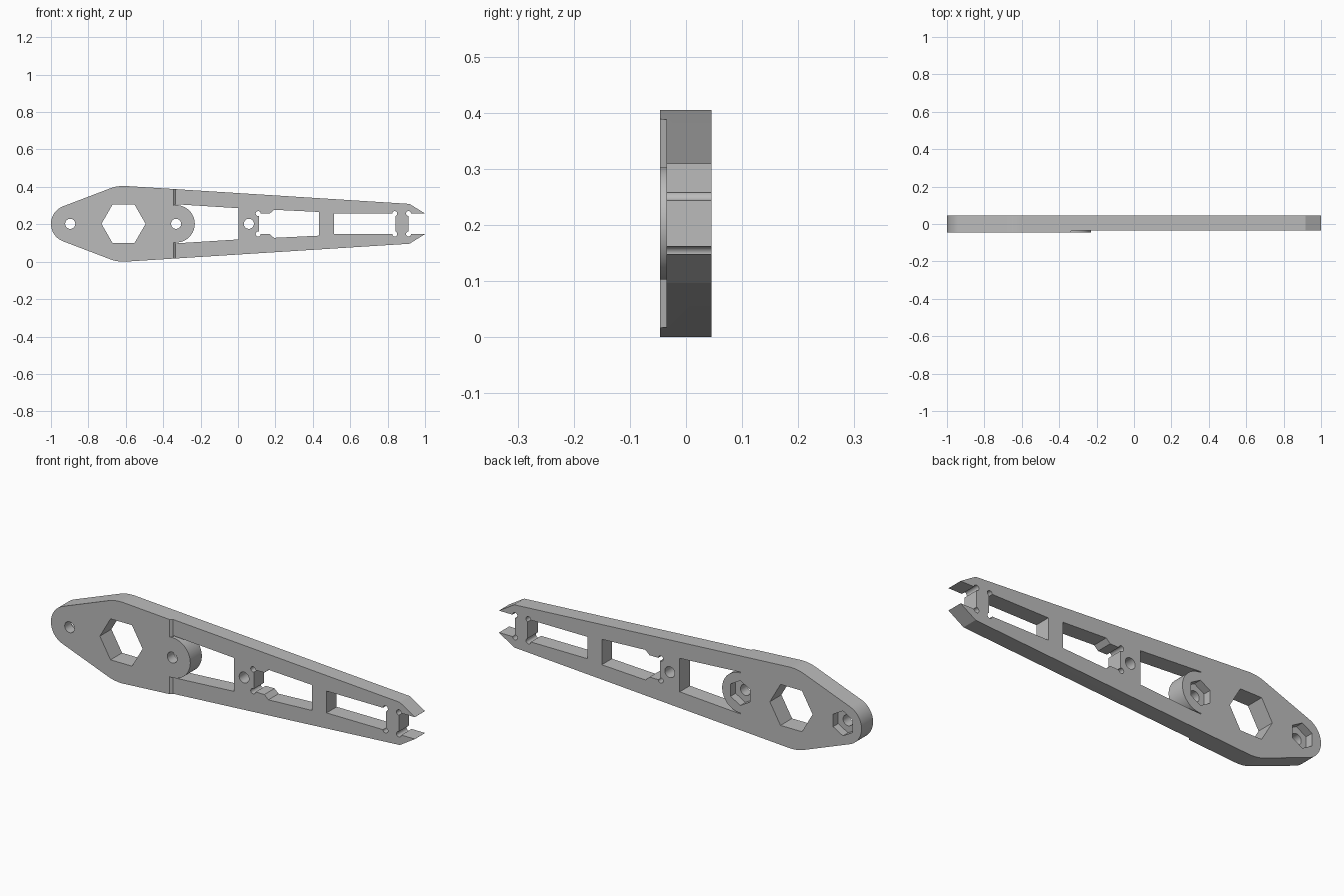
import bpy, bmesh
from math import sin, cos, pi, radians
from mathutils import Vector

cube = bpy.data.objects.get("Cube")
if cube:
    bpy.data.objects.remove(cube, do_unlink=True)

MID = 0.2025                      # height of the long axis
FRONT, STEP, BACK = -0.046, -0.035, 0.045
HEAD, PIVOT, END = -0.612, -0.331, -0.897

grey = bpy.data.materials.new("plain grey")
grey.use_nodes = True
grey.diffuse_color = (0.5, 0.5, 0.5, 1)
grey.node_tree.nodes["Principled BSDF"].inputs["Base Color"].default_value = (0.5, 0.5, 0.5, 1)


def prism(name, points, direction):
    """Extrude a flat polygon along a direction."""
    bm = bmesh.new()
    face = bm.faces.new([bm.verts.new(p) for p in points])
    out = bmesh.ops.extrude_face_region(bm, geom=[face])
    verts = [g for g in out["geom"] if isinstance(g, bmesh.types.BMVert)]
    bmesh.ops.translate(bm, vec=Vector(direction), verts=verts)
    bmesh.ops.recalc_face_normals(bm, faces=bm.faces)
    mesh = bpy.data.meshes.new(name)
    bm.to_mesh(mesh)
    bm.free()
    mesh.materials.append(grey)
    obj = bpy.data.objects.new(name, mesh)
    bpy.context.collection.objects.link(obj)
    return obj


def plate(name, points, y0=-0.1, y1=0.1):
    """Extrude (x, offset from axis) points through the thickness."""
    return prism(name, [(x, y0, MID + h) for x, h in points], (0, y1 - y0, 0))


def arc(x, h, r, start, stop, n):
    angles = [radians(start + (stop - start) * i / n) for i in range(n + 1)]
    return [(x + r * cos(a), h + r * sin(a)) for a in angles]


def ring(x, r, n=32, h=0, turn=0):
    return arc(x, h, r, turn, turn + 360, n)[:-1]


def mirrored(upper):
    """Close an upper half outline with its reflection."""
    return upper + [(x, -h) for x, h in reversed(upper) if abs(h) > 1e-6]


def cut(target, cutter):
    cutter.hide_render = True
    mod = target.modifiers.new("cut", "BOOLEAN")
    mod.operation, mod.solver, mod.object = "DIFFERENCE", "EXACT", cutter
    bpy.context.view_layer.objects.active = target
    bpy.ops.object.modifier_apply(modifier=mod.name)
    bpy.data.objects.remove(cutter, do_unlink=True)


# Tapered arm with a rounded end and a wide head
outline = mirrored([(1.0, 0.055), (0.917, 0.1065)]
                   + arc(HEAD, 0, MID, 86.4, 110.9, 8)
                   + arc(-0.9, 0, 0.1, 110.9, 180, 14)[:-1] + [(-1.0, 0)])
arm = plate("arm", outline, FRONT, BACK)

# Thinner front with a sloped step, leaving the pivot boss at full thickness
profile = [(-0.345, FRONT), (-0.333, STEP), (1.2, STEP), (1.2, -0.1), (-0.345, -0.1)]
step = prism("step_cutter", [(x, y, -0.2) for x, y in profile], (0, 0, 1))
cut(step, plate("boss_keep", ring(PIVOT, 0.1, 64), -0.2, 0.2))
cut(arm, step)

# Window around the pivot boss
window = plate("boss_window", mirrored([(-0.333, 0.1045), (0.003, 0.0835)]))
cut(window, plate("boss_keep", ring(PIVOT, 0.1, 64), -0.2, 0.2))
cut(arm, window)

# Middle window, rear window and open end slot
for upper in ([(0.112, 0.0545), (0.17, 0.0545), (0.192, 0.075), (0.433, 0.0635)],
              [(0.513, 0.0545), (0.842, 0.0545)],
              [(0.912, 0.0545), (1.1, 0.0545)]):
    cut(arm, plate("window_cutter", mirrored(upper)))

# Corner relief holes
for x in (0.108, 0.838, 0.912):
    for h in (-0.0545, 0.0545):
        cut(arm, plate("relief_cutter", ring(x, 0.0135, 20, h)))

# Large hexagon, bolt holes and nut pockets in the back
cut(arm, plate("hexagon_cutter", ring(HEAD, 0.118, 6)))
for x in (END, PIVOT, 0.058):
    cut(arm, plate("bolt_cutter", ring(x, 0.027)))
for x in (END, PIVOT):
    cut(arm, plate("nut_cutter", ring(x, 0.062, 6, 0, 30), 0.005, 0.1))

bpy.ops.object.select_all(action="DESELECT")
arm.select_set(True)
bpy.context.view_layer.objects.active = arm
bpy.ops.object.shade_smooth_by_angle(angle=radians(25))
